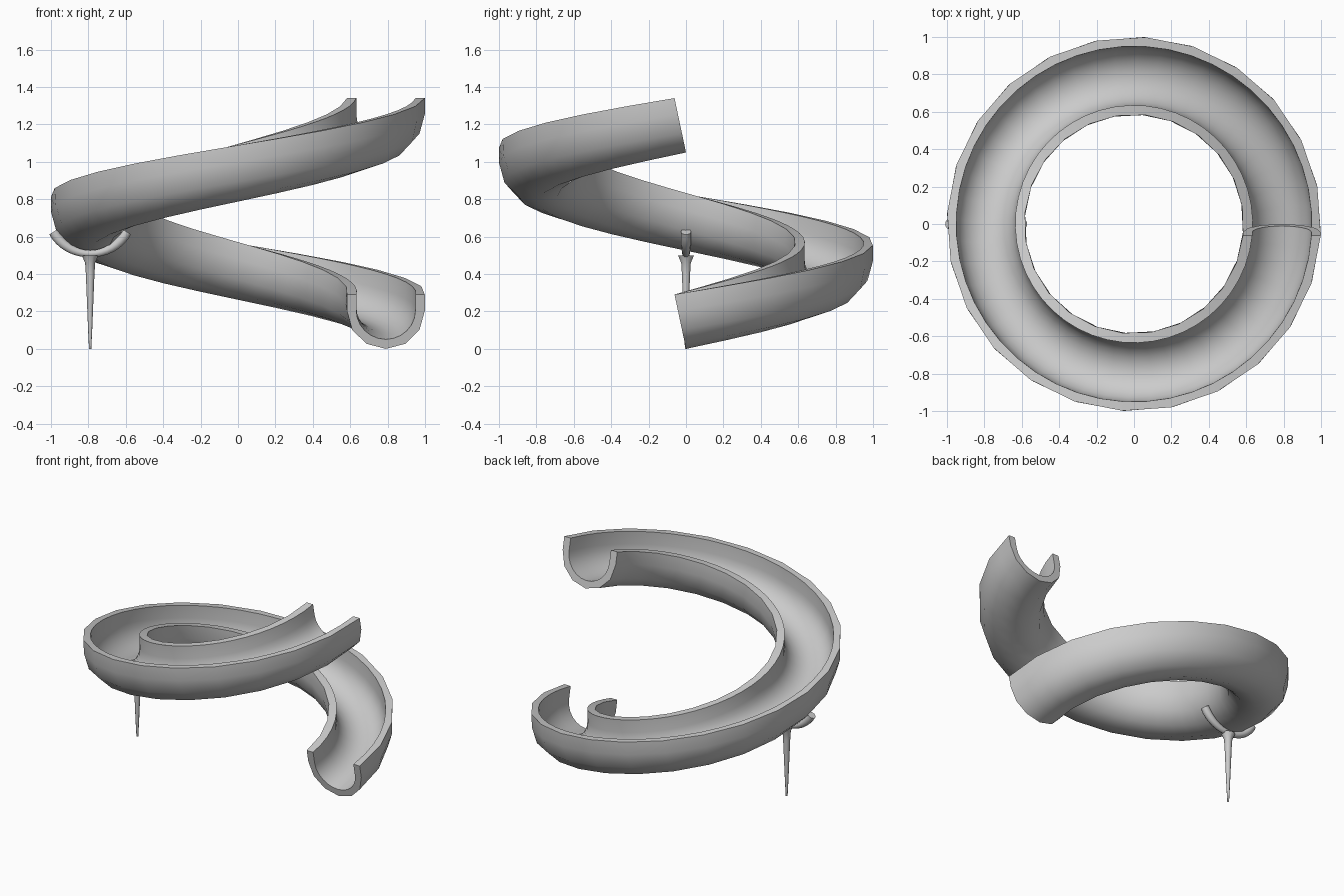
import bpy, bmesh
from math import sin, cos, pi, atan, radians

if "Cube" in bpy.data.objects:
    bpy.data.objects.remove(bpy.data.objects["Cube"])

MID, RISE = 0.7905, 1.05           # helix radius and rise over one turn
PITCH = atan(RISE / (2 * pi * MID))
STEPS = 48


def u_profile(r, bottom, top, n):
    """U-shaped line: straight walls and a half round floor."""
    arc = [(-r * cos(pi * i / n), bottom + r - r * sin(pi * i / n)) for i in range(n + 1)]
    return [(-r, top)] + arc + [(r, top)]


def finish(obj, angle):
    bpy.ops.object.select_all(action='DESELECT')
    obj.select_set(True)
    bpy.context.view_layer.objects.active = obj
    bpy.ops.object.shade_smooth_by_angle(angle=radians(angle))


# Spiral trough: coarse outer skin (24 sides), finer inner channel
outer = u_profile(0.208, 0.0, 0.297, 6)
inner = u_profile(0.158, 0.052, 0.297, 12)[::-1]
profile = outer + inner


def sweep(r, h, i):
    a = 2 * pi * i / STEPS
    rad, back = MID + r, -h * sin(PITCH)
    return (rad * cos(a) - back * sin(a), rad * sin(a) + back * cos(a),
            RISE * i / STEPS + h * cos(PITCH))


bm = bmesh.new()
rings = []
for i in range(STEPS + 1):
    ring = []
    for k, (r, h) in enumerate(profile):
        if k < len(outer) and i % 2:       # flat chord between coarse corners
            p, q = sweep(r, h, i - 1), sweep(r, h, i + 1)
            co = [(u + v) / 2 for u, v in zip(p, q)]
        else:
            co = sweep(r, h, i)
        ring.append(bm.verts.new(co))
    rings.append(ring)
n = len(profile)
for a, b in zip(rings, rings[1:]):
    for k in range(n):
        m = (k + 1) % n
        bm.faces.new((a[k], a[m], b[m], b[k]))
bm.faces.new(rings[0])
bm.faces.new(rings[-1][::-1])
bmesh.ops.triangulate(bm, faces=[f for f in bm.faces if len(f.verts) > 4])
bmesh.ops.recalc_face_normals(bm, faces=bm.faces)
mesh = bpy.data.meshes.new("spiral_trough")
bm.to_mesh(mesh)
bm.free()
trough = bpy.data.objects.new("spiral_trough", mesh)
bpy.context.collection.objects.link(trough)
finish(trough, 35)


def rod(name, points):
    """Round tube through (x, z, radius) points in the y = 0 plane."""
    cu = bpy.data.curves.new(name, 'CURVE')
    cu.dimensions = '3D'
    cu.bevel_depth, cu.bevel_resolution, cu.use_fill_caps = 1.0, 3, True
    sp = cu.splines.new('POLY')
    sp.points.add(len(points) - 1)
    for p, (x, z, r) in zip(sp.points, points):
        p.co, p.radius = (x, 0, z, 1), r
    obj = bpy.data.objects.new(name, cu)
    bpy.context.collection.objects.link(obj)
    bpy.ops.object.select_all(action='DESELECT')
    obj.select_set(True)
    bpy.context.view_layer.objects.active = obj
    bpy.ops.object.convert(target='MESH')
    finish(bpy.context.view_layer.objects.active, 45)


# Forked support under the half turn: tapered post and curved cradle
rod("support_post", [(-MID, 0, 0.006), (-MID, 0.1, 0.011), (-MID, 0.25, 0.017),
                     (-MID, 0.4, 0.023), (-MID, 0.46, 0.027), (-MID, 0.5, 0.045)])
arc = [radians(-62 + 124 * i / 16) for i in range(17)]
rod("support_cradle", [(-MID + 0.222 * sin(t), 0.73 - 0.222 * cos(t), 0.024 - 0.004 * cos(3 * t))
                       for t in arc])
